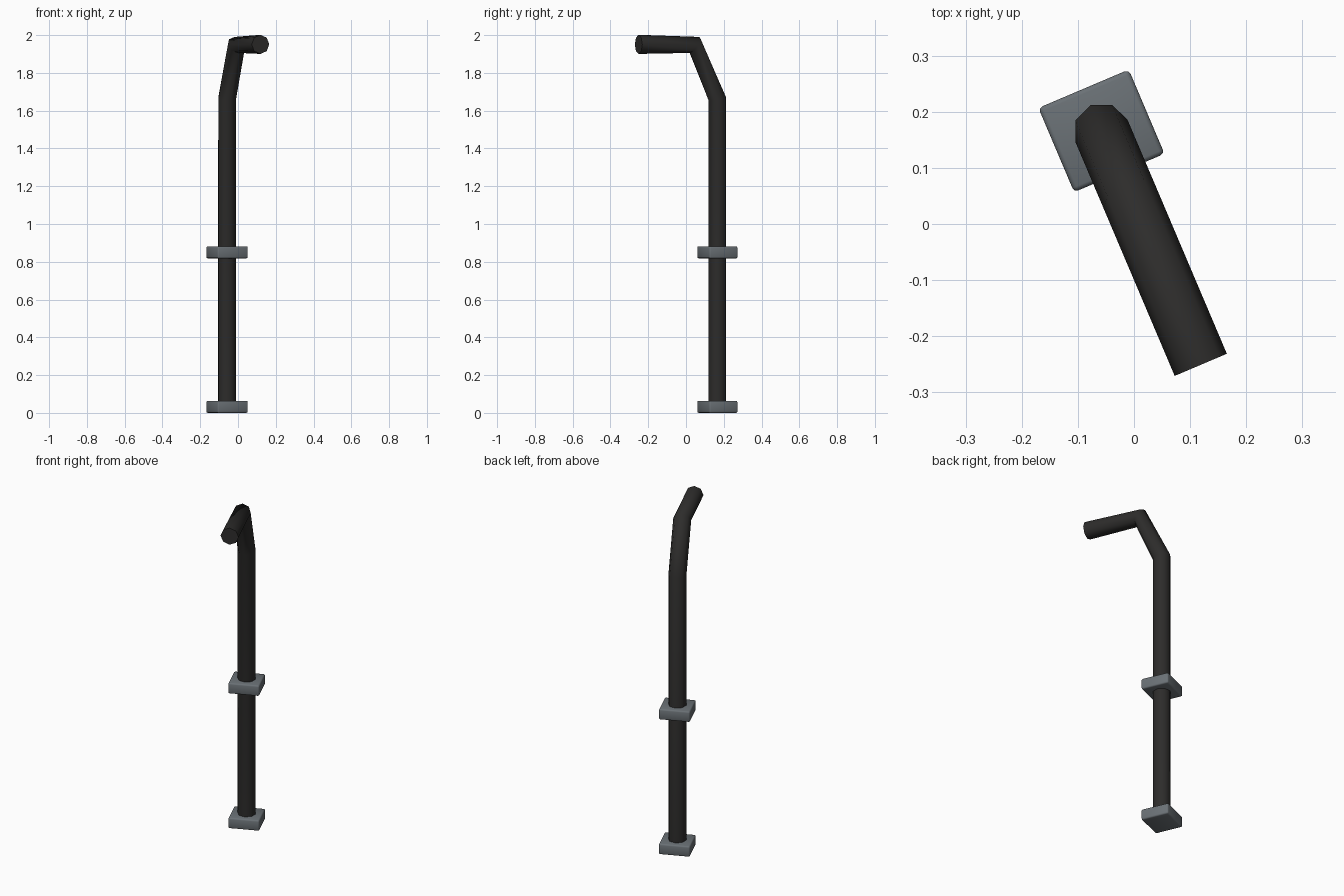
import bpy, bmesh, math
from mathutils import Matrix, Vector

if "Cube" in bpy.data.objects:
    bpy.data.objects.remove(bpy.data.objects["Cube"])

# Local frame: -y is the arm direction, turned about z at the post position
FRAME = Matrix.Translation((-0.058, 0.166, 0)) @ Matrix.Rotation(math.radians(23), 4, 'Z')
RADIUS, SIDES = 0.0505, 8


def material(name, rgb):
    mat = bpy.data.materials.new(name)
    mat.diffuse_color = (*rgb, 1)
    mat.use_nodes = True
    mat.node_tree.nodes["Principled BSDF"].inputs["Base Color"].default_value = mat.diffuse_color
    return mat


def add_object(name, bm, mat, angle):
    bmesh.ops.recalc_face_normals(bm, faces=bm.faces)
    mesh = bpy.data.meshes.new(name)
    bm.to_mesh(mesh)
    bm.free()
    mesh.materials.append(mat)
    obj = bpy.data.objects.new(name, mesh)
    bpy.context.collection.objects.link(obj)
    bpy.ops.object.select_all(action='DESELECT')
    obj.select_set(True)
    bpy.context.view_layer.objects.active = obj
    bpy.ops.object.shade_smooth_by_angle(angle=math.radians(angle))
    return obj


dark = material("dark pipe", (0.026, 0.025, 0.024))
grey = material("grey metal", (0.145, 0.165, 0.18))

# Bent pipe: octagonal rings (reach, height, tilt from vertical in degrees)
bm = bmesh.new()
rings = []
for reach, z, tilt in [(0, 0.005, 0), (0, 1.662, 12), (0.13, 1.948, 57), (0.453, 1.951, 90)]:
    turn = Matrix.Rotation(math.radians(tilt), 4, 'X')
    ring = []
    for i in range(SIDES):
        a = math.tau * i / SIDES
        p = turn @ Vector((RADIUS * math.cos(a), RADIUS * math.sin(a), 0))
        ring.append(bm.verts.new(FRAME @ (p + Vector((0, -reach, z)))))
    rings.append(ring)
for lower, upper in zip(rings, rings[1:]):
    for i in range(SIDES):
        j = (i + 1) % SIDES
        bm.faces.new((lower[i], lower[j], upper[j], upper[i]))
bm.faces.new(rings[0])
bm.faces.new(rings[-1])
add_object("bent_pipe", bm, dark, 60)

# Square mounting blocks with softened edges
for name, z in [("base_block", 0.032), ("middle_block", 0.85)]:
    bm = bmesh.new()
    bmesh.ops.create_cube(bm, size=1, matrix=FRAME @ Matrix.Translation((0, 0, z))
                          @ Matrix.Diagonal((0.175, 0.163, 0.064, 1)))
    bmesh.ops.bevel(bm, geom=bm.edges[:], offset=0.008, segments=2,
                    profile=0.5, affect='EDGES')
    add_object(name, bm, grey, 50)
